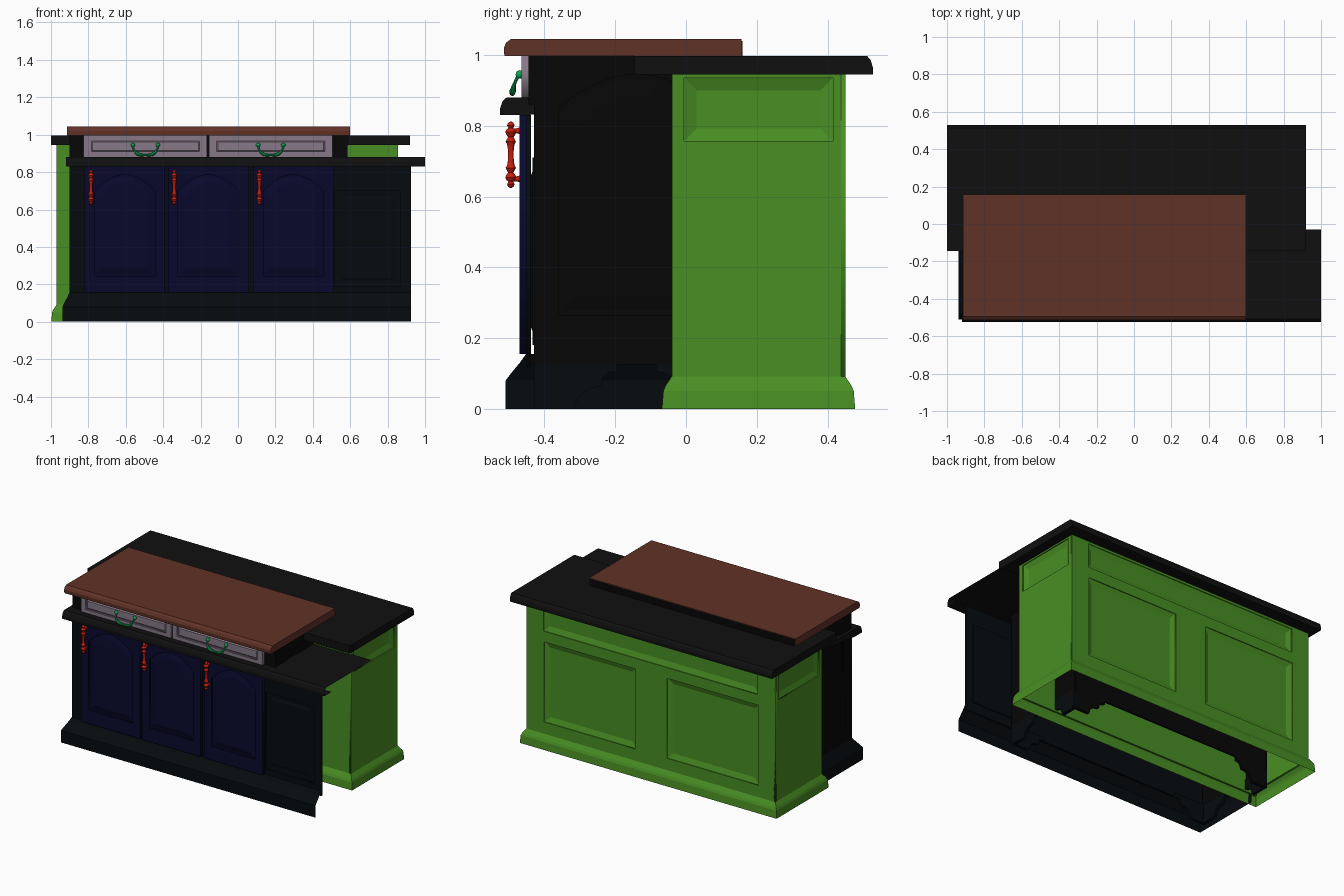
import bpy, bmesh, math
from mathutils import Matrix, Vector

if "Cube" in bpy.data.objects:
    bpy.data.objects.remove(bpy.data.objects["Cube"])

def mat(name, r, g, b):
    m = bpy.data.materials.new(name)
    m.diffuse_color = (r, g, b, 1)
    m.use_nodes = True
    m.node_tree.nodes["Principled BSDF"].inputs["Base Color"].default_value = m.diffuse_color
    return m

GREEN = mat("green_paint", .066, .272, .017)
STONE = mat("dark_stone", .0052, .0052, .0052)
BLACK = mat("black_paint", .002, .002, .002)
TEAL = mat("dark_teal", .002, .0034, .0045)
NAVY = mat("navy", .0025, .0025, .025)
WOOD = mat("brown_wood", .118, .032, .020)
MAUVE = mat("mauve", .24, .19, .24)
RED = mat("red_metal", .55, .013, .005)
JADE = mat("jade_metal", .005, .36, .09)

def finish(name, me, m, smooth=False):
    me.materials.clear()
    me.materials.append(m)
    if smooth:
        me.polygons.foreach_set("use_smooth", [True] * len(me.polygons))
        me.set_sharp_from_angle(angle=math.radians(40))
    ob = bpy.data.objects.new(name, me)
    bpy.context.collection.objects.link(ob)
    return ob

def loft(name, rings, m, smooth=False, caps=(True, True), closed=True):
    """Join rings of equal point count, optionally capping the ends."""
    bm = bmesh.new()
    vs = [[bm.verts.new(p) for p in r] for r in rings]
    n = len(vs[0])
    for a, b in zip(vs, vs[1:]):
        for i in range(n if closed else n - 1):
            bm.faces.new((a[i], a[(i + 1) % n], b[(i + 1) % n], b[i]))
    for cap, ring in zip(caps, (vs[0], vs[-1])):
        if cap:
            bm.faces.new(ring)
    bmesh.ops.recalc_face_normals(bm, faces=bm.faces)
    me = bpy.data.meshes.new(name)
    bm.to_mesh(me)
    bm.free()
    return finish(name, me, m, smooth)

def rect(x0, x1, y0, y1):
    return [(x0, y0), (x1, y0), (x1, y1), (x0, y1)]

def box(name, x0, x1, y0, y1, z0, z1, m):
    return loft(name, [[(x, y, z) for x, y in rect(x0, x1, y0, y1)] for z in (z0, z1)], m)

def along_x(name, pts, x0, x1, m, **kw):
    return loft(name, [[(x, y, z) for y, z in pts] for x in (x0, x1)], m, **kw)

# Facing directions: local u, v, w axes (w points out of the face)
Z = Vector((0, 0, 1))
def facing(u):
    u = Vector(u)
    return Matrix((u, Z, u.cross(Z))).transposed()
FRONT, BACK = facing((1, 0, 0)), facing((-1, 0, 0))
RIGHT, LEFT = facing((0, 1, 0)), facing((0, -1, 0))

def bake(cu, name, m, matrix=None, smooth=False):
    tmp = bpy.data.objects.new("tmp", cu)
    bpy.context.collection.objects.link(tmp)
    dg = bpy.context.evaluated_depsgraph_get()
    me = bpy.data.meshes.new_from_object(tmp.evaluated_get(dg))
    bpy.data.objects.remove(tmp)
    if matrix:
        me.transform(matrix)
    return finish(name, me, m, smooth)

def plate(name, side, outer, holes, w0, w1, m):
    """Flat board with cut-outs, between depths w0 and w1."""
    cu = bpy.data.curves.new(name, 'CURVE')
    cu.dimensions, cu.fill_mode, cu.extrude = '2D', 'BOTH', (w1 - w0) / 2
    for pts in [outer] + holes:
        s = cu.splines.new('POLY')
        s.points.add(len(pts) - 1)
        for p, q in zip(s.points, pts):
            p.co = (q[0], q[1], 0, 1)
        s.use_cyclic_u = True
    return bake(cu, name, m, side.to_4x4() @ Matrix.Translation((0, 0, (w0 + w1) / 2)))

def raised(name, side, outline, steps, m):
    """Moulded panel: the outline shrunk by each inset at each depth."""
    us, vs = [p[0] for p in outline], [p[1] for p in outline]
    cu, cv = (min(us) + max(us)) / 2, (min(vs) + max(vs)) / 2
    hu, hv = max(us) - cu, max(vs) - cv
    loft(name, [[side @ Vector((cu + (u - cu) * (1 - i / hu), cv + (v - cv) * (1 - i / hv), w))
                 for u, v in outline] for i, w in steps], m)

def arch(u0, u1, v0, vs, vp, n=16):
    c, h = (u0 + u1) / 2, (u1 - u0) / 2
    top = [1 - 2 * i / n for i in range(n + 1)]
    return [(u0, v0), (u1, v0)] + [(c + h * t, vs + (vp - vs) * (1 - t * t)) for t in top]

# Green back cabinet: open-bottomed shell with dished panels
X0, X1, Y0, Y1, H = -.97, .855, -.04, .45, .945
box("green_front_wall", X0, X1, Y0, Y0 + .012, .05, H, GREEN)

def green_face(name, side, outer, holes, w):
    plate(name + "_frame", side, outer, holes, w - .012, w, GREEN)
    for i, h in enumerate(holes):
        raised(f"{name}_panel_{i}", side, h, [(-.003, w - .022), (-.003, w - .006), (0, w - .006),
                                              (.035, w - .018)], GREEN)

green_face("green_back", BACK, rect(-X1, -X0, .08, H),
           [rect(-.73, .84, .77, .93), rect(-.725, -.055, .17, .70), rect(.175, .845, .17, .70)], Y1)
green_face("green_right", RIGHT, rect(Y0, Y1, .08, H), [rect(-.005, .415, .757, .935)], X1)
green_face("green_left", LEFT, rect(-Y1, -Y0, .08, H), [rect(-.415, .005, .757, .935)], -X0)

# Flared skirt around the green cabinet, open underneath
loft("green_skirt", [[(X0 - o, Y0 - o, z), (X1 + o, Y0 - o, z), (X1 + o, Y1 + o, z), (X0 - o, Y1 + o, z)]
                     for o, z in ((0, .092), (.018, .065), (.024, .05), (.028, 0))],
     GREEN, caps=(False, False))

# Countertops and wooden top, profiles run along x
along_x("back_counter", [(-.145, .945), (.528, .945), (.528, .965), (.522, .985), (.512, .997), (-.145, .997)],
        -1, .92, STONE)
along_x("front_counter", [(-.03, .88), (-.507, .88), (-.518, .87), (-.525, .85), (-.525, .83), (-.45, .83)],
        -.92, 1, STONE, caps=(True, False), closed=False)
along_x("wooden_top", [(.157, .997), (.157, 1.045), (-.495, 1.045), (-.508, 1.035), (-.515, 1.02), (-.513, .997)],
        -.913, .60, WOOD)
box("wooden_top_back_strip", -.91, .597, .155, .159, .997, 1.04, BLACK)

# Black inner cabinet: hollow, with arched side panels
box("carcass_back", -.89, .575, .138, .15, .125, .997, BLACK)
box("drawer_case_front", -.90, .585, -.445, -.428, .86, .997, BLACK)
for name, side, w, s in (("right", RIGHT, .585, 1), ("left", LEFT, .90, -1)):
    def flip(pts):
        return [(s * u, v) for u, v in pts]
    hole = flip(arch(-.36, .08, .265, .85, .945))
    plate(f"carcass_{name}_frame", side, flip(rect(-.43, .15, .125, .997)), [hole], w - .012, w, BLACK)
    raised(f"carcass_{name}_panel", side, hole, [(-.003, w - .013), (-.003, w - .010), (.015, w - .010),
                                                 (.055, w - .002)], BLACK)

# Scrolled bracket feet
FOOT = [(0, 0), (.115, 0), (.122, .025), (.14, .047), (.165, .06), (.19, .063), (.197, .09),
        (.21, .102), (.235, .105), (.235, .126), (0, .126)]
for name, side, w, a, b, m in (("right", RIGHT, .585, -.43, .15, TEAL), ("left", LEFT, .90, -.15, .43, TEAL),
                               ("back", BACK, .15, -.585, .90, BLACK), ("front", FRONT, .43, -.90, .585, TEAL)):
    for end, o, s in (("a", a, 1), ("b", b, -1)):
        plate(f"foot_{name}_{end}", side, [(o + s * u, v) for u, v in FOOT], [], w - .02, w, m)

# Front panel with a recessed field on the right, and its flared base
field = rect(.515, .87, .19, .70)
plate("front_panel", FRONT, rect(-.90, .925, 0.12, .83), [field], .438, .45, TEAL)
raised("front_field", FRONT, field, [(-.01, .428), (-.01, .434), (.03, .434), (.045, .440)], TEAL)
loft("front_base", [[(.925, -.45 - o, z), (-.9 - .65 * o, -.45 - o, z), (-.9 - .65 * o, -.04, z)]
                    for o, z in ((.06, 0), (.06, .08), (.045, .10), (.02, .13), (.002, .155))],
     TEAL, caps=(False, False), closed=False)

def lathe(name, x, y, prof, m):
    n = 14
    loft(name, [[(x + r * math.cos(2 * math.pi * i / n), y + r * math.sin(2 * math.pi * i / n), z)
                 for i in range(n)] for r, z in prof], m, True)

def peg(name, x, y0, y1, z, r, m):
    n = 12
    loft(name, [[(x + q * math.cos(2 * math.pi * i / n), y, z + q * math.sin(2 * math.pi * i / n))
                 for i in range(n)] for q, y in ((r * 1.4, y0), (r, y0 + (y1 - y0) * .4), (r, y1))], m, True)

# Arched doors with turned red pulls
HALF = [(.008, .004), (.009, .02), (.011, .03), (.015, .037), (.011, .044), (.008, .05), (.013, .057),
        (.016, .064), (.013, .071), (.007, .076), (.011, .083), (.008, .09), (.002, .094)]
PULL = [(r, .718 - d) for r, d in reversed(HALF)] + [(r, .718 + d) for r, d in HALF]
for i, x in enumerate((-.82, -.375, .08)):
    hole = arch(x + .055, x + .375, .245, .70, .785)
    plate(f"door_{i}_frame", FRONT, rect(x, x + .43, .155, .83), [hole], .45, .47, NAVY)
    raised(f"door_{i}_panel", FRONT, hole, [(-.004, .450), (-.004, .457), (.008, .457), (.04, .467)], NAVY)
    lathe(f"door_{i}_pull", x + .034, -.495, PULL, RED)
    for z in (.65, .786):
        peg(f"door_{i}_pull_peg", x + .034, -.469, -.495, z, .007, RED)

# Drawers with bail handles
for i, (a, b) in enumerate(((-.825, -.165), (-.155, .505))):
    c = (a + b) / 2
    hole = rect(a + .035, b - .035, .903, .972)
    plate(f"drawer_{i}_frame", FRONT, rect(a, b, .88, .997), [hole], .445, .465, MAUVE)
    raised(f"drawer_{i}_panel", FRONT, hole, [(-.003, .445), (-.003, .458), (.006, .458), (.012, .463)], MAUVE)
    cu = bpy.data.curves.new("bail", 'CURVE')
    cu.dimensions, cu.bevel_depth, cu.bevel_resolution = '3D', .006, 2
    cu.use_fill_caps, cu.resolution_u = True, 6
    path = [(-.067, -.472, .945, .9), (-.062, -.484, .92, .8), (-.04, -.490, .897, 1.6),
            (0, -.490, .891, .9), (.04, -.490, .897, 1.6), (.062, -.484, .92, .8), (.067, -.472, .945, .9)]
    s = cu.splines.new('BEZIER')
    s.bezier_points.add(len(path) - 1)
    for p, (u, y, z, r) in zip(s.bezier_points, path):
        p.co, p.radius = (c + u, y, z), r
        p.handle_left_type = p.handle_right_type = 'AUTO'
    bake(cu, f"drawer_{i}_bail", JADE, None, True)
    for u in (-.067, .067):
        lathe(f"drawer_{i}_knob", c + u, -.470,
              [(.011 * math.sin(t * math.pi / 8) + .0005, .945 - .012 * math.cos(t * math.pi / 8))
               for t in range(9)], JADE)
